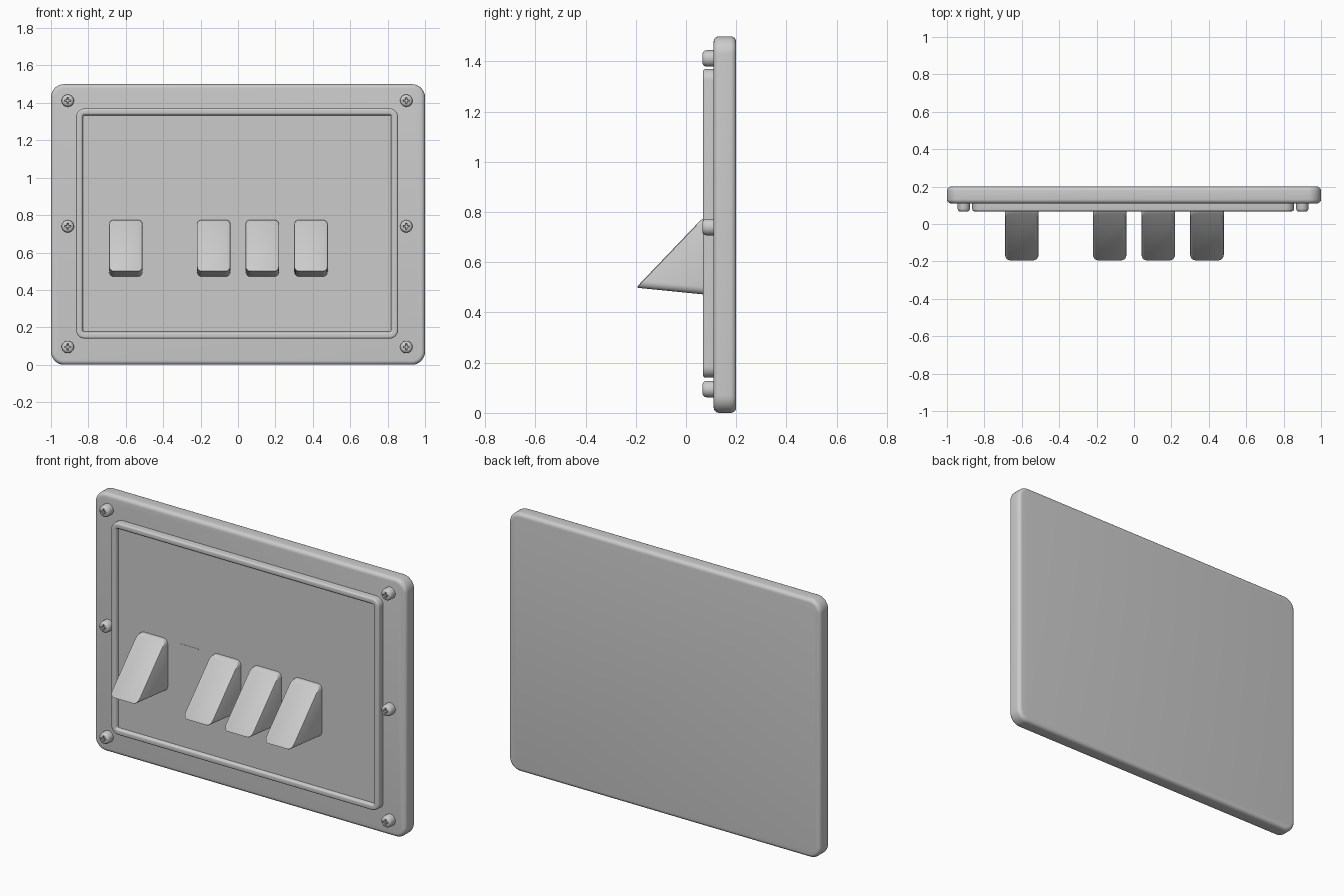
import bpy, bmesh
from math import sin, cos, pi, radians

if "Cube" in bpy.data.objects:
    bpy.data.objects.remove(bpy.data.objects["Cube"])


def rounded_rect(x0, x1, z0, z1, r, n=8):
    """Rounded rectangle outline as (x, z) points."""
    corners = [(x1 - r, z1 - r, 0), (x0 + r, z1 - r, 90),
               (x0 + r, z0 + r, 180), (x1 - r, z0 + r, 270)]
    return [(cx + r * cos(radians(a + 90 * i / n)), cz + r * sin(radians(a + 90 * i / n)))
            for cx, cz, a in corners for i in range(n + 1)]


def loft(name, rings):
    """Closed solid skinned through equally sized rings of points."""
    bm = bmesh.new()
    loops = [[bm.verts.new(p) for p in ring] for ring in rings]
    n = len(loops[0])
    for a, b in zip(loops, loops[1:]):
        for i in range(n):
            j = (i + 1) % n
            bm.faces.new((a[i], a[j], b[j], b[i]))
    bm.faces.new(loops[0])
    bm.faces.new(loops[-1])
    bmesh.ops.recalc_face_normals(bm, faces=bm.faces[:])
    mesh = bpy.data.meshes.new(name)
    bm.to_mesh(mesh)
    bm.free()
    ob = bpy.data.objects.new(name, mesh)
    bpy.context.collection.objects.link(ob)
    bpy.ops.object.select_all(action='DESELECT')
    ob.select_set(True)
    bpy.context.view_layer.objects.active = ob
    bpy.ops.object.shade_smooth_by_angle(angle=radians(35))
    return ob


def slab(name, x0, x1, z0, z1, r, profile):
    """Rounded rectangle slab; profile lists (inset, y) from back to front."""
    return loft(name, [[(x, y, z) for x, z in
                        rounded_rect(x0 + d, x1 - d, z0 + d, z1 - d, max(r - d, 0.006))]
                       for d, y in profile])


def quarter(r, steps=5):
    """Rounded edge as (inset, setback) pairs, from face to side."""
    return [(r - r * sin(t), r - r * cos(t))
            for t in (pi / 2 * i / steps for i in range(steps + 1))]


# Back plate with rounded edges
edge = quarter(0.022)
slab("back_plate", -1, 1, 0, 1.5, 0.07,
     [(d, 0.20 - s) for d, s in edge] + [(d, 0.11 + s) for d, s in reversed(edge)])

# Raised panel: rounded rim around a shallow recess
lip = quarter(0.010, 4)
slab("rimmed_panel", -0.865, 0.855, 0.14, 1.37, 0.045,
     [(0, 0.13)] + [(d, 0.068 + s) for d, s in reversed(lip)] +
     [(0.034 - d, 0.068 + s) for d, s in lip] + [(0.037, 0.085)])

# Wedge-shaped rocker switches
TOP, BOTTOM = 0.775, 0.498


def switch(name, x0, x1):
    def face(inset, push):
        ring = []
        for x, z in rounded_rect(x0 + inset, x1 - inset, BOTTOM + inset, TOP - inset, 0.028 - inset):
            t = (z - BOTTOM) / (TOP - BOTTOM)
            ring.append((x, -0.2 + 0.265 * t + push, z))
        return ring
    back = [(x, 0.11, 0.468 + (z - BOTTOM) * (TOP - 0.468) / (TOP - BOTTOM))
            for x, _, z in face(0, 0)]
    loft(name, [back, face(0, 0.010), face(0.002, 0.004), face(0.008, 0)])


for i, x in enumerate((-0.69, -0.22, 0.04, 0.30)):
    switch(f"switch_{i + 1}", x, x + 0.18)

# Blank slot cover, almost flush with the panel
slab("blank_cover", -0.44, -0.31, 0.48, 0.77, 0.008, [(0, 0.10), (0, 0.0835)])


# Screws with a domed head and a cross-shaped socket
def screw(name, cx, cz):
    n = 32

    def ring(y, radius, cross=0):
        pts = []
        for i in range(n):
            r = radius if not cross or i % 8 in (7, 0, 1) else cross
            a = 2 * pi * i / n
            pts.append((cx + r * cos(a), y, cz + r * sin(a)))
        return pts
    loft(name, [ring(0.12, 0.033), ring(0.082, 0.033), ring(0.075, 0.031),
                ring(0.069, 0.027), ring(0.066, 0.021), ring(0.066, 0.018, 0.009),
                ring(0.080, 0.014, 0.007)])


for side, x in (("left", -0.91), ("right", 0.90)):
    for level, z in (("bottom", 0.095), ("middle", 0.74), ("top", 1.412)):
        screw(f"screw_{side}_{level}", x, z)
